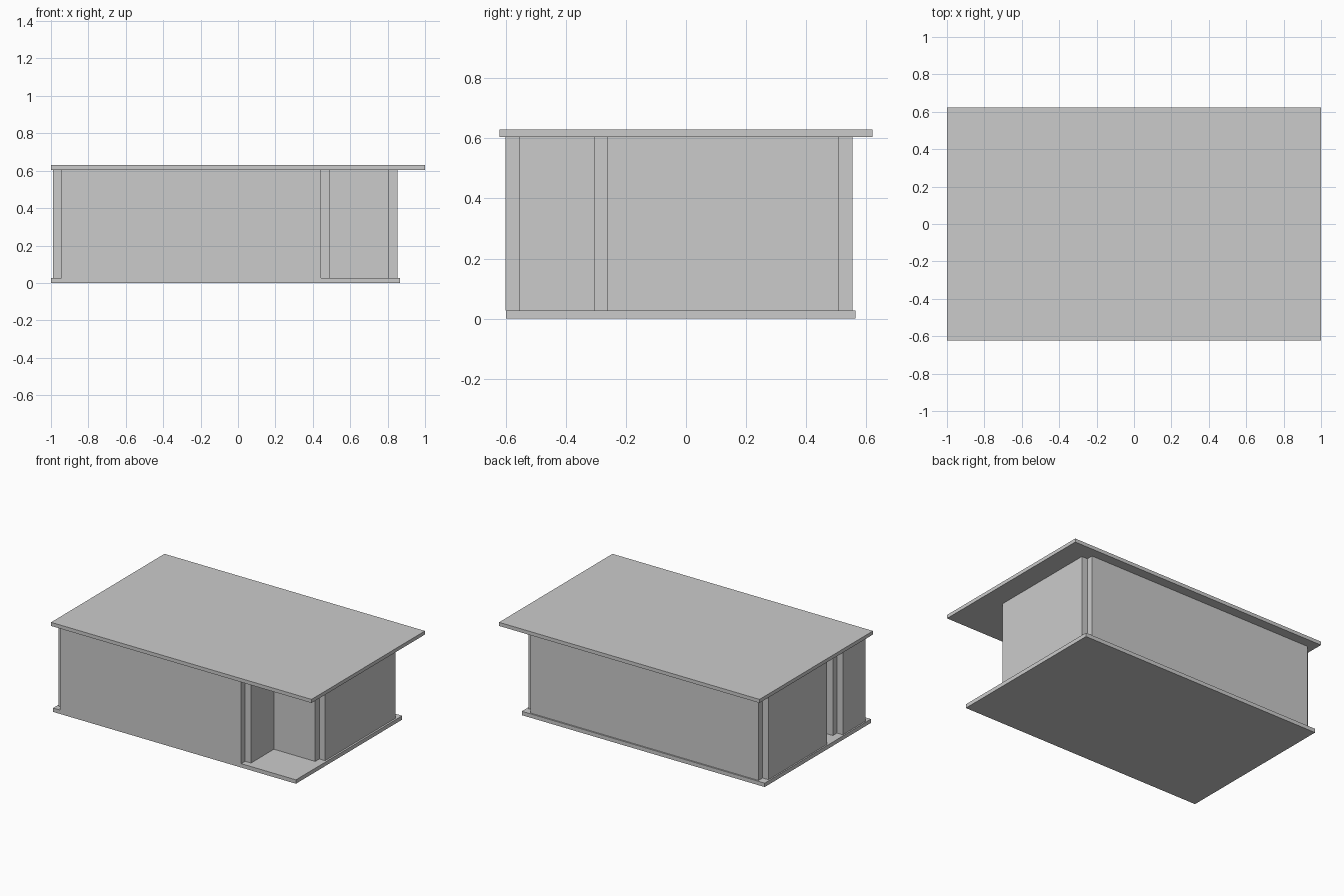
import bpy

if "Cube" in bpy.data.objects:
    bpy.data.objects.remove(bpy.data.objects["Cube"])

FLOOR_TOP, ROOF_BOTTOM = 0.027, 0.605


def box(name, x0, x1, y0, y1, z0=FLOOR_TOP, z1=ROOF_BOTTOM):
    bpy.ops.mesh.primitive_cube_add(
        size=1, location=((x0 + x1) / 2, (y0 + y1) / 2, (z0 + z1) / 2))
    ob = bpy.context.object
    ob.name = name
    ob.scale = (x1 - x0, y1 - y0, z1 - z0)
    bpy.ops.object.transform_apply(location=False, rotation=False, scale=True)
    return ob


# Slabs
box("floor_slab", -1.0, 0.865, -0.6, 0.565, 0.0, FLOOR_TOP)
box("roof_slab", -1.0, 1.0, -0.622, 0.622, ROOF_BOTTOM, 0.63)

# Wall bands: outer and inner faces, walls stop short so corners stay notched
L0, L1 = -0.99, -0.945      # left wall
M0, M1 = 0.445, 0.49        # porch side wall
R0, R1 = 0.807, 0.852       # right wall
F0, F1 = -0.602, -0.557     # front wall
P0, P1 = -0.306, -0.261     # partition and porch back wall
B0, B1 = 0.51, 0.555        # back wall
DOOR = -0.133               # edge of the left doorway

# Walls running left to right
box("front_wall", L1, M0, F0, F1)
box("partition_wall", L1, M0, P0, P1)
box("porch_back_wall", M1, R0, P0, P1)
box("back_wall", L1, R0, B0, B1)

# Walls running front to back
box("left_wall_front", L0, L1, F1, P0)
box("left_wall_back", L0, L1, DOOR, B0)
box("porch_side_wall", M0, M1, F1, P0)
box("right_wall", R0, R1, P1, B0)
